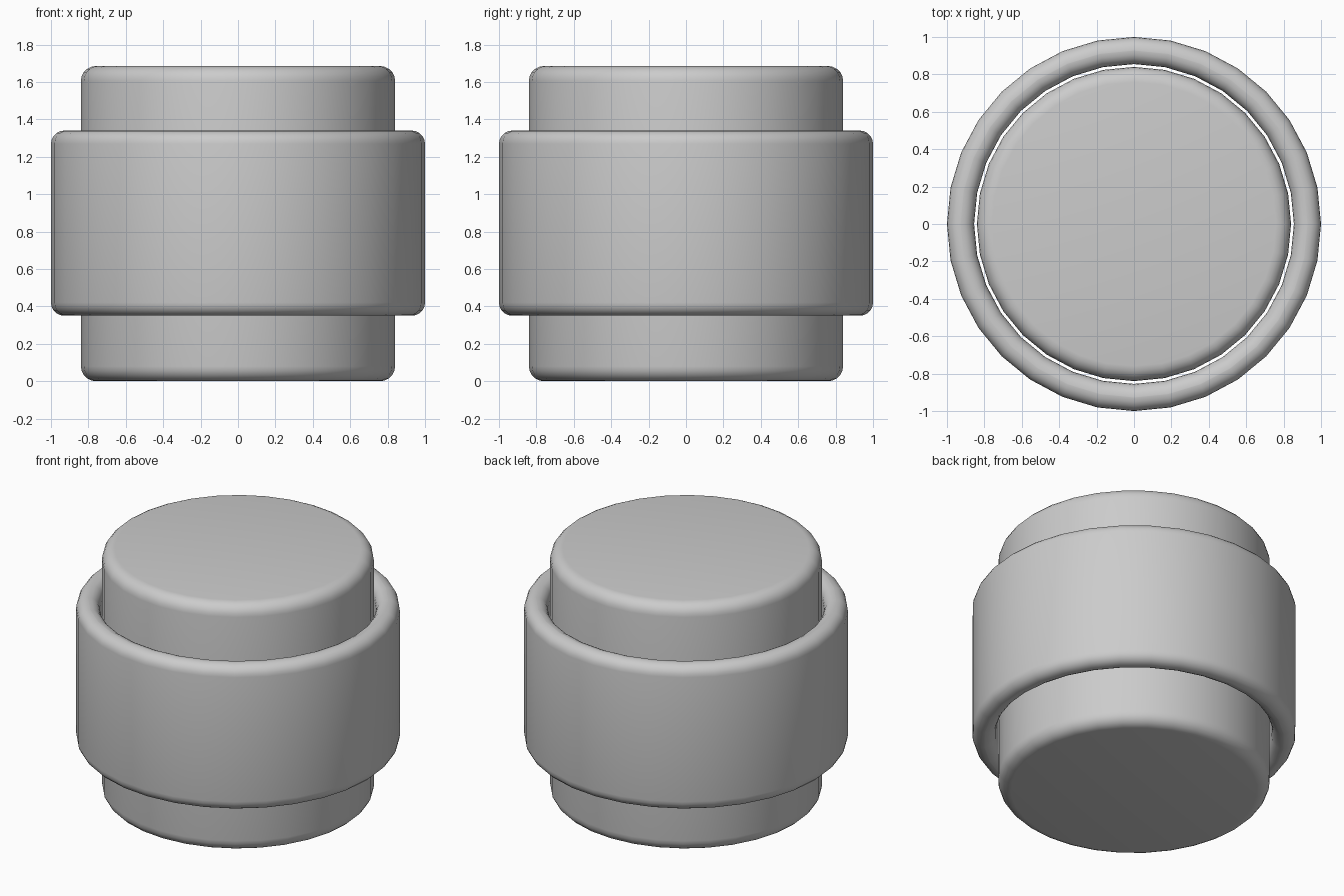
import bpy, bmesh, math

cube = bpy.data.objects.get("Cube")
if cube:
    bpy.data.objects.remove(cube)

SIDES = 32

grey = bpy.data.materials.new("light_grey")
grey.use_nodes = True
grey.diffuse_color = (0.6, 0.6, 0.6, 1)
grey.node_tree.nodes["Principled BSDF"].inputs["Base Color"].default_value = (0.6, 0.6, 0.6, 1)


def turned_part(name, profile, closed, bevel):
    """Spin a (radius, height) profile around z, then round its rims."""
    bm = bmesh.new()
    verts = [bm.verts.new((r, 0, z)) for r, z in profile]
    edges = [bm.edges.new(pair) for pair in zip(verts, verts[1:])]
    if closed:
        edges.append(bm.edges.new((verts[-1], verts[0])))
    bmesh.ops.spin(bm, geom=verts + edges, cent=(0, 0, 0), axis=(0, 0, 1),
                   angle=math.tau, steps=SIDES, use_merge=True)
    bmesh.ops.remove_doubles(bm, verts=bm.verts, dist=0.0001)
    # Cap the open rims of a solid part
    rims = [e for e in bm.edges if e.is_boundary]
    if rims:
        bmesh.ops.holes_fill(bm, edges=rims, sides=0)
    bmesh.ops.recalc_face_normals(bm, faces=bm.faces)
    mesh = bpy.data.meshes.new(name)
    bm.to_mesh(mesh)
    bm.free()
    mesh.materials.append(grey)
    obj = bpy.data.objects.new(name, mesh)
    bpy.context.collection.objects.link(obj)
    mod = obj.modifiers.new("rounded_rims", "BEVEL")
    mod.width, mod.segments = bevel, 5
    mod.limit_method = "ANGLE"
    mod.angle_limit = math.radians(40)
    bpy.ops.object.select_all(action="DESELECT")
    obj.select_set(True)
    bpy.context.view_layer.objects.active = obj
    bpy.ops.object.modifier_apply(modifier=mod.name)
    bpy.ops.object.shade_smooth_by_angle(angle=math.radians(40))
    return obj


# Solid inner drum
turned_part("inner_drum", [(0.84, 0), (0.84, 1.685)], False, 0.08)

# Loose outer sleeve, open at both ends
turned_part("outer_sleeve",
            [(0.855, 0.35), (1, 0.35), (1, 1.34), (0.855, 1.34)], True, 0.071)
